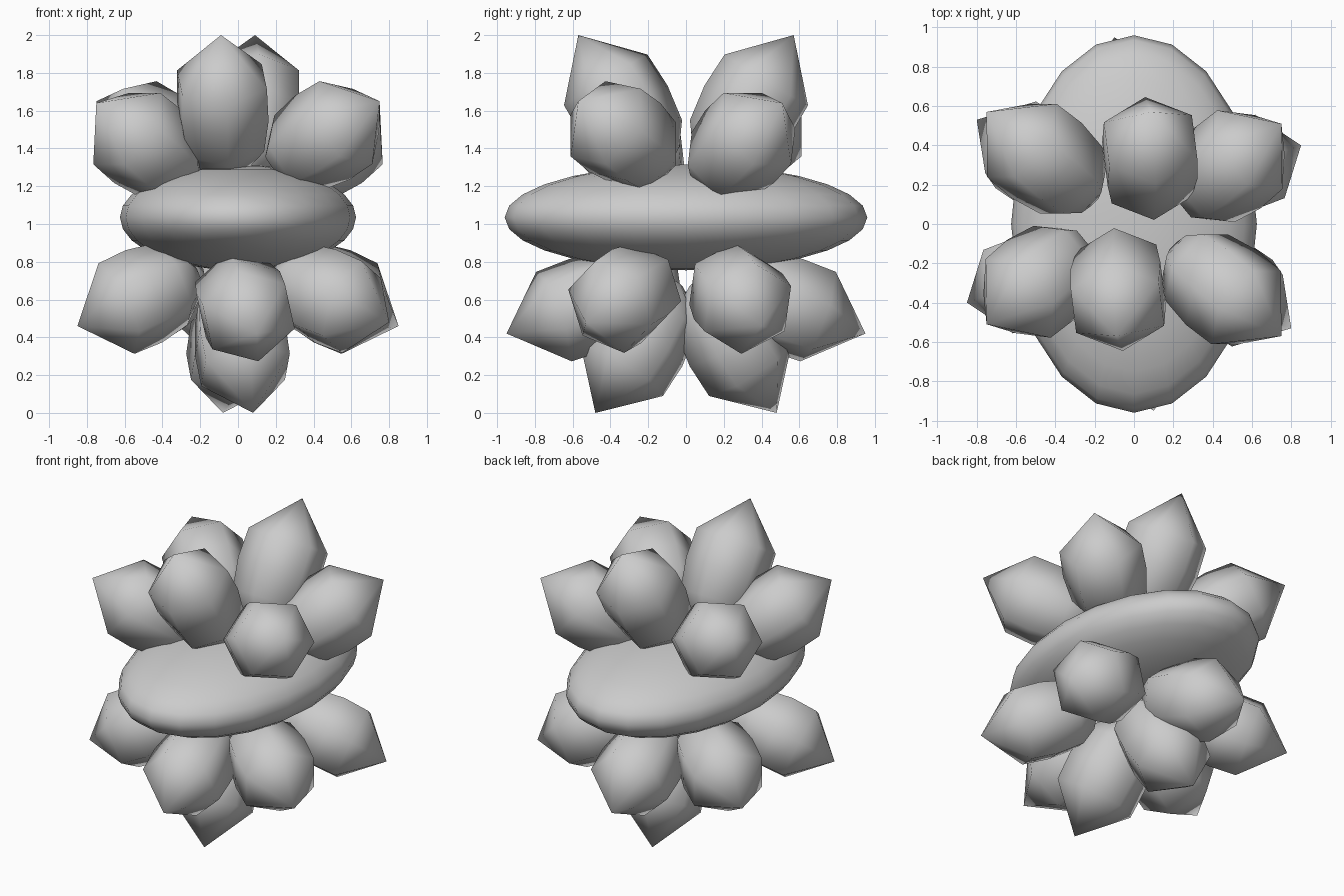
import bpy, bmesh, math
from mathutils import Vector, Matrix

if "Cube" in bpy.data.objects:
    bpy.data.objects.remove(bpy.data.objects["Cube"])

# (distance behind the tip, radius) of one six-sided crystal petal
PROFILE = [(0.27, 0.26), (0.46, 0.265), (0.65, 0.235), (0.76, 0.15), (0.82, 0.05)]
SIDES = 6


def finish(bm, name, angle):
    bmesh.ops.recalc_face_normals(bm, faces=bm.faces)
    mesh = bpy.data.meshes.new(name)
    bm.to_mesh(mesh)
    bm.free()
    ob = bpy.data.objects.new(name, mesh)
    bpy.context.collection.objects.link(ob)
    bpy.ops.object.select_all(action='DESELECT')
    ob.select_set(True)
    bpy.context.view_layer.objects.active = ob
    bpy.ops.object.shade_smooth_by_angle(angle=math.radians(angle))
    return ob


def petal(name, tip, direction, roll, length, turn):
    """Faceted petal ending at tip and pointing along direction."""
    bm = bmesh.new()
    apex = bm.verts.new((0, 0, 0))
    rings = []
    for depth, r in PROFILE:
        angles = [math.radians(90 + roll) + 2 * math.pi * i / SIDES for i in range(SIDES)]
        rings.append([bm.verts.new((r * math.cos(a), r * math.sin(a), -depth * length))
                      for a in angles])
    for i in range(SIDES):
        j = (i + 1) % SIDES
        bm.faces.new((apex, rings[0][i], rings[0][j]))
        for a, b in zip(rings, rings[1:]):
            bm.faces.new((a[i], b[i], b[j], a[j]))
    bm.faces.new(rings[-1])
    rot = Vector(direction).to_track_quat('Z', 'Y').to_matrix().to_4x4()
    spin = Matrix.Rotation(turn, 4, 'Z')
    bm.transform(spin @ Matrix.Translation(tip) @ rot)
    return finish(bm, name, 60)


# Central flattened body
bm = bmesh.new()
bmesh.ops.create_uvsphere(bm, u_segments=20, v_segments=14, radius=1)
bm.transform(Matrix.Translation((0, 0, 1.035)) @ Matrix.Diagonal((0.625, 0.96, 0.28, 1)))
finish(bm, "central_body", 60)

# Petals of the front half: tip, direction, roll, length.
# The back half is the same turned 180 degrees.
PETALS = [
    ("upper_middle_petal", (-0.09, -0.57, 2.00), (-0.02, -0.52, 0.85), 8, 1.03),
    ("upper_left_petal", (-0.75, -0.51, 1.64), (-0.62, -0.51, 0.52), 30, 0.92),
    ("upper_right_petal", (0.75, -0.57, 1.65), (0.68, -0.55, 0.43), 20, 0.95),
    ("lower_middle_petal", (0.08, -0.48, 0.00), (0.15, -0.52, -0.85), 8, 1.0),
    ("lower_outer_petal", (0.10, -0.95, 0.42), (0.16, -0.92, -0.33), 15, 1.0),
    ("lower_left_petal", (-0.85, -0.40, 0.46), (-0.85, -0.30, -0.38), 0, 0.88),
    ("lower_right_petal", (0.80, -0.53, 0.48), (0.78, -0.50, -0.32), 8, 0.92),
]
for name, tip, direction, roll, length in PETALS:
    petal("front_" + name, tip, direction, roll, length, 0)
    petal("back_" + name, tip, direction, roll, length, math.pi)
